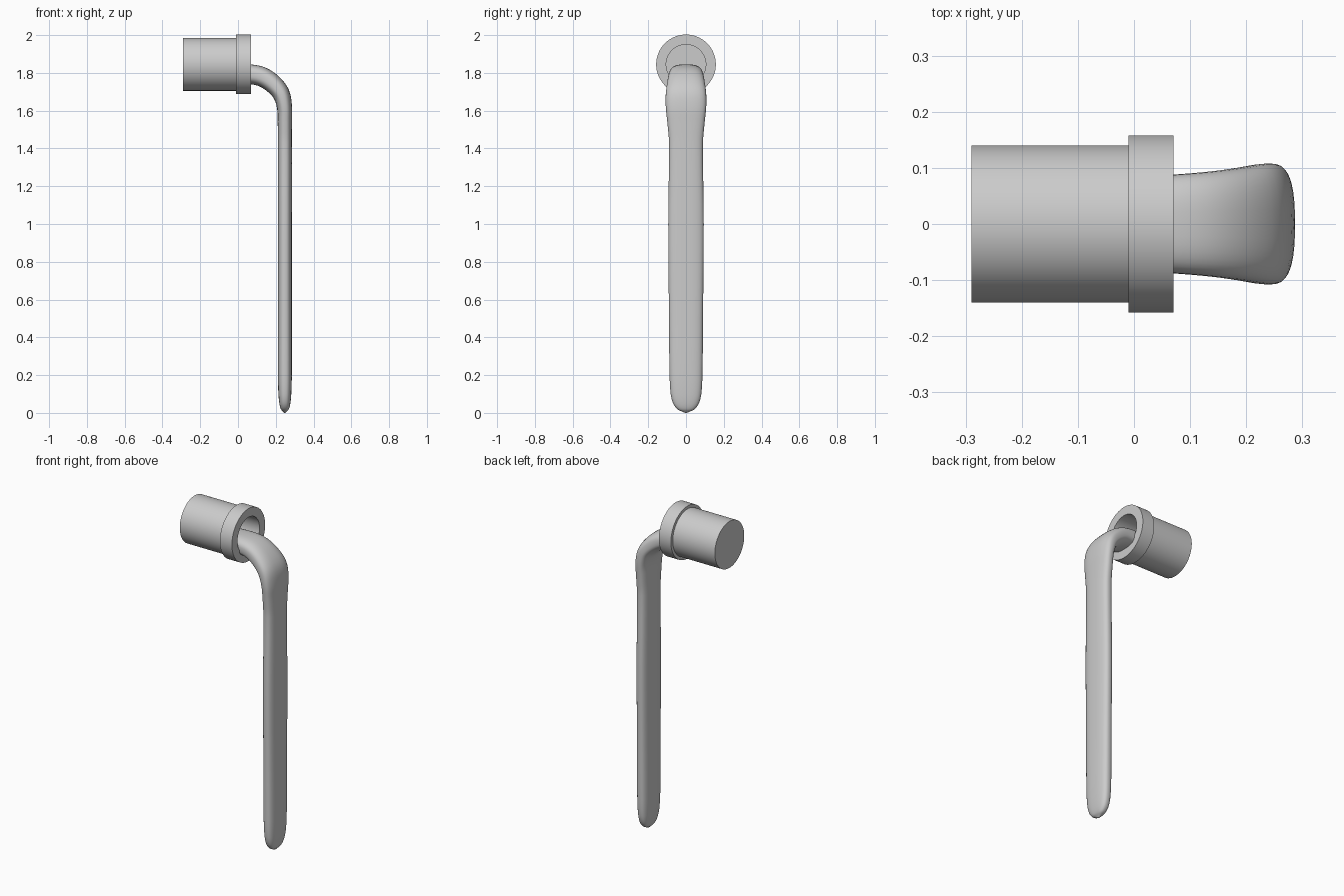
import bpy, bmesh, math
from mathutils import Vector

if "Cube" in bpy.data.objects:
    bpy.data.objects.remove(bpy.data.objects["Cube"])

AXIS_Z = 1.845   # height of the socket axis


def finish(name, bm, angle):
    bmesh.ops.recalc_face_normals(bm, faces=bm.faces)
    me = bpy.data.meshes.new(name)
    bm.to_mesh(me)
    bm.free()
    ob = bpy.data.objects.new(name, me)
    bpy.context.collection.objects.link(ob)
    bpy.ops.object.select_all(action='DESELECT')
    ob.select_set(True)
    bpy.context.view_layer.objects.active = ob
    bpy.ops.object.shade_smooth_by_angle(angle=math.radians(angle))
    return ob


def skin(bm, rings):
    """Bridge rings of equal length and cap both ends."""
    loops = [[bm.verts.new(p) for p in r] for r in rings]
    n = len(loops[0])
    for a, b in zip(loops, loops[1:]):
        for i in range(n):
            j = (i + 1) % n
            bm.faces.new((a[i], a[j], b[j], b[i]))
    bm.faces.new(loops[0])
    bm.faces.new(loops[-1])


# socket: stepped cylinder along x with a round blind bore in its collar
profile = [(-0.29, 0.14), (-0.01, 0.14), (-0.01, 0.158), (0.07, 0.158),
           (0.07, 0.105), (-0.26, 0.105)]
N = 64
bm = bmesh.new()
skin(bm, [[(x, r * math.cos(2 * math.pi * i / N), AXIS_Z + r * math.sin(2 * math.pi * i / N))
           for i in range(N)] for x, r in profile])
finish("socket", bm, 35)

# lever stations: centre x, centre z, half width, half thickness
stations = [(-0.05, 1.795, 0.080, 0.050), (0.07, 1.792, 0.088, 0.052), (0.13, 1.778, 0.093, 0.052),
            (0.185, 1.742, 0.100, 0.050), (0.228, 1.69, 0.107, 0.046),
            (0.246, 1.62, 0.107, 0.040), (0.248, 1.54, 0.099, 0.038),
            (0.248, 1.43, 0.090, 0.037), (0.248, 1.0, 0.094, 0.037),
            (0.248, 0.5, 0.090, 0.037), (0.248, 0.2, 0.087, 0.037),
            (0.248, 0.10, 0.081, 0.034), (0.248, 0.05, 0.068, 0.029),
            (0.248, 0.02, 0.046, 0.021), (0.248, 0.006, 0.018, 0.009),
            (0.248, 0.0, 0.004, 0.003)]


def spline(pts, steps):
    """Smooth the stations, with tangents scaled for uneven spacing."""
    pts = [Vector(p) for p in pts]
    t = [0.0]
    for a, b in zip(pts, pts[1:]):
        t.append(t[-1] + (b - a).length)
    last = len(pts) - 1
    tan = [(pts[min(i + 1, last)] - pts[max(i - 1, 0)]) / (t[min(i + 1, last)] - t[max(i - 1, 0)])
           for i in range(last + 1)]
    out = []
    for i in range(last):
        h = t[i + 1] - t[i]
        for k in range(steps):
            u = k / steps
            out.append(pts[i] * (2*u**3 - 3*u**2 + 1) + tan[i] * h * (u**3 - 2*u**2 + u)
                       + pts[i + 1] * (3*u**2 - 2*u**3) + tan[i + 1] * h * (u**3 - u**2))
    return out + [pts[-1]]


def rounded(v, e=0.75):
    return math.copysign(abs(v) ** e, v)


# lever: flattened rounded section swept out of the bore and down
path = spline(stations, 4)
M = 40
rings = []
for i, (x, z, w, th) in enumerate(path):
    a, b = path[max(i - 1, 0)], path[min(i + 1, len(path) - 1)]
    d = Vector((b[0] - a[0], 0, b[1] - a[1])).normalized()
    nrm = Vector((-d.z, 0, d.x))
    rings.append([Vector((x, 0, z)) + nrm * th * rounded(math.cos(2 * math.pi * k / M))
                  + Vector((0, w * rounded(math.sin(2 * math.pi * k / M)), 0)) for k in range(M)])
bm = bmesh.new()
skin(bm, rings)
finish("lever_handle", bm, 60)
